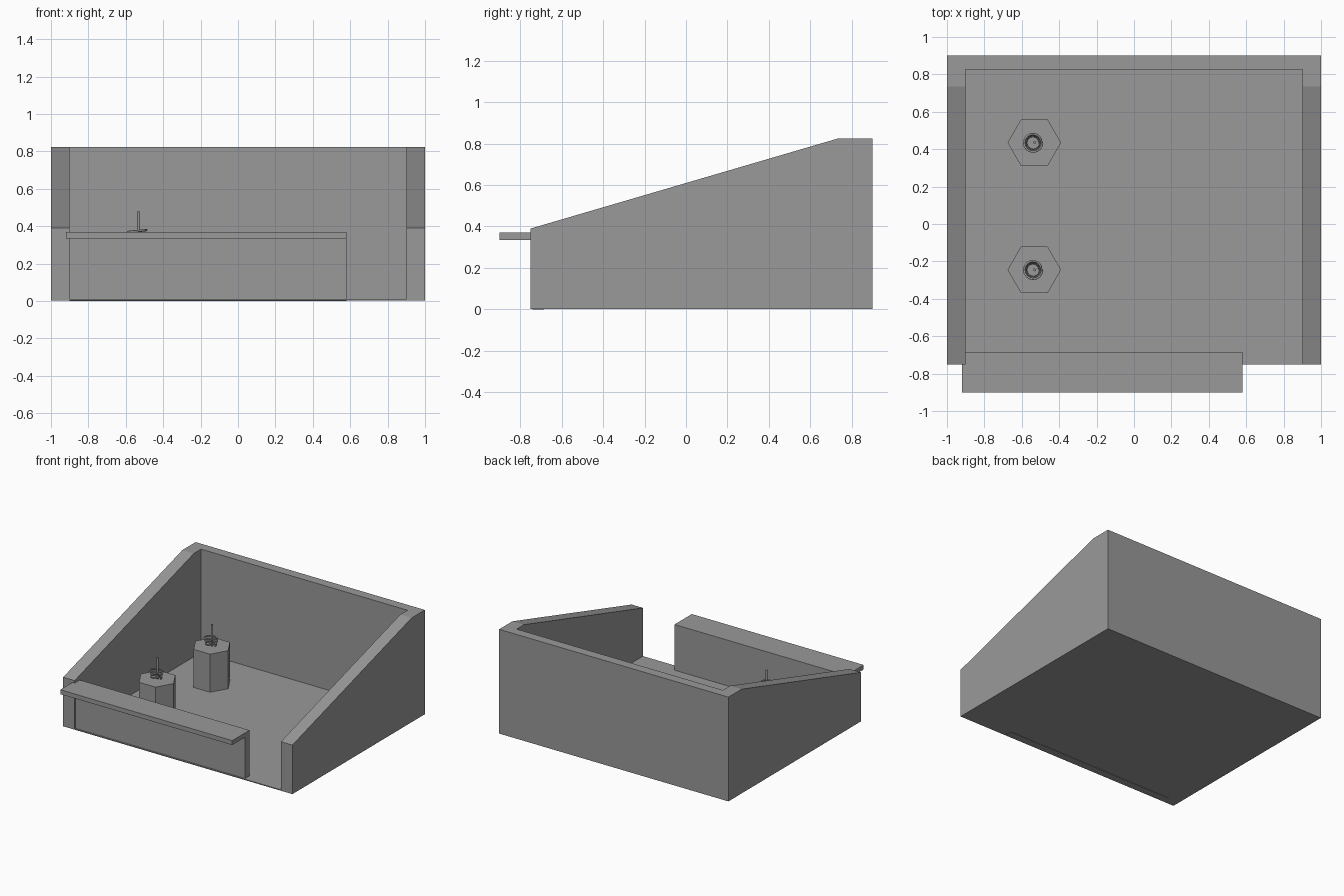
import bpy, bmesh, math
from mathutils import Vector

old = bpy.data.objects.get("Cube")
if old:
    bpy.data.objects.remove(old, do_unlink=True)

grey = bpy.data.materials.new("plain grey")
grey.use_nodes = True
colour = (0.32, 0.32, 0.32, 1)
grey.diffuse_color = colour
grey.node_tree.nodes["Principled BSDF"].inputs["Base Color"].default_value = colour


def finish(name, bm):
    bmesh.ops.recalc_face_normals(bm, faces=bm.faces)
    mesh = bpy.data.meshes.new(name)
    bm.to_mesh(mesh)
    bm.free()
    mesh.materials.append(grey)
    obj = bpy.data.objects.new(name, mesh)
    bpy.context.collection.objects.link(obj)
    return obj


def box(name, low, high):
    low, high = Vector(low), Vector(high)
    bm = bmesh.new()
    bmesh.ops.create_cube(bm, size=1)
    bmesh.ops.scale(bm, vec=high - low, verts=bm.verts)
    bmesh.ops.translate(bm, vec=(low + high) / 2, verts=bm.verts)
    return finish(name, bm)


def prism(name, sides, radius, x, y, z0, z1):
    bm = bmesh.new()
    ring = [bm.verts.new((x + radius * math.cos(math.tau * i / sides),
                          y + radius * math.sin(math.tau * i / sides), z0))
            for i in range(sides)]
    base = bm.faces.new(ring)
    top = bmesh.ops.extrude_face_region(bm, geom=[base])
    verts = [v for v in top["geom"] if isinstance(v, bmesh.types.BMVert)]
    bmesh.ops.translate(bm, vec=(0, 0, z1 - z0), verts=verts)
    if base.is_valid is False or len(bm.faces) < sides + 2:
        bm.faces.new(ring)
    return finish(name, bm)


# Sloped tray: side profile extruded across x, then hollowed out
bottom = 0.003
profile = [(-0.75, bottom), (0.9, bottom), (0.9, 0.825), (0.735, 0.825), (-0.75, 0.39)]
bm = bmesh.new()
left = [bm.verts.new((1, y, z)) for y, z in profile]
right = [bm.verts.new((-1, y, z)) for y, z in profile]
bm.faces.new(left)
bm.faces.new(right[::-1])
for i in range(len(profile)):
    j = (i + 1) % len(profile)
    bm.faces.new((left[i], right[i], right[j], left[j]))
tray = finish("sloped_tray", bm)

cutter = box("tray_cutter", (-0.9, -1.2, 0.01), (0.9, 0.825, 1.5))
cutter.hide_render = True
hollow = tray.modifiers.new("hollow", 'BOOLEAN')
hollow.operation = 'DIFFERENCE'
hollow.solver = 'EXACT'
hollow.object = cutter
bpy.context.view_layer.objects.active = tray
bpy.ops.object.modifier_apply(modifier=hollow.name)
bpy.data.objects.remove(cutter, do_unlink=True)

# Front panel and the shelf on top of it
box("front_panel", (-0.9, -0.74, 0), (0.58, -0.685, 0.335))
box("front_shelf", (-0.92, -0.9, 0.335), (0.58, -0.685, 0.37))


# Coil that widens as it rises
def spring(name, x, y, z0, z1, turns=3, steps=16):
    curve = bpy.data.curves.new(name, 'CURVE')
    curve.dimensions = '3D'
    curve.bevel_depth = 0.006
    curve.bevel_resolution = 1
    curve.use_fill_caps = True
    line = curve.splines.new('POLY')
    count = turns * steps
    line.points.add(count)
    for i, point in enumerate(line.points):
        t = i / count
        angle = math.tau * turns * t
        r = 0.035 + 0.015 * t
        point.co = (x + r * math.cos(angle), y + r * math.sin(angle), z0 + (z1 - z0) * t, 1)
    curve.materials.append(grey)
    obj = bpy.data.objects.new(name, curve)
    bpy.context.collection.objects.link(obj)


# Two hexagonal posts, each with a spring and a pin
for place, y in (("front", -0.245), ("back", 0.435)):
    prism(place + "_hex_post", 6, 0.143, -0.533, y, 0.01, 0.31)
    prism(place + "_pin", 12, 0.008, -0.531, y, 0.30, 0.478)
    spring(place + "_spring", -0.54, y, 0.314, 0.38)
